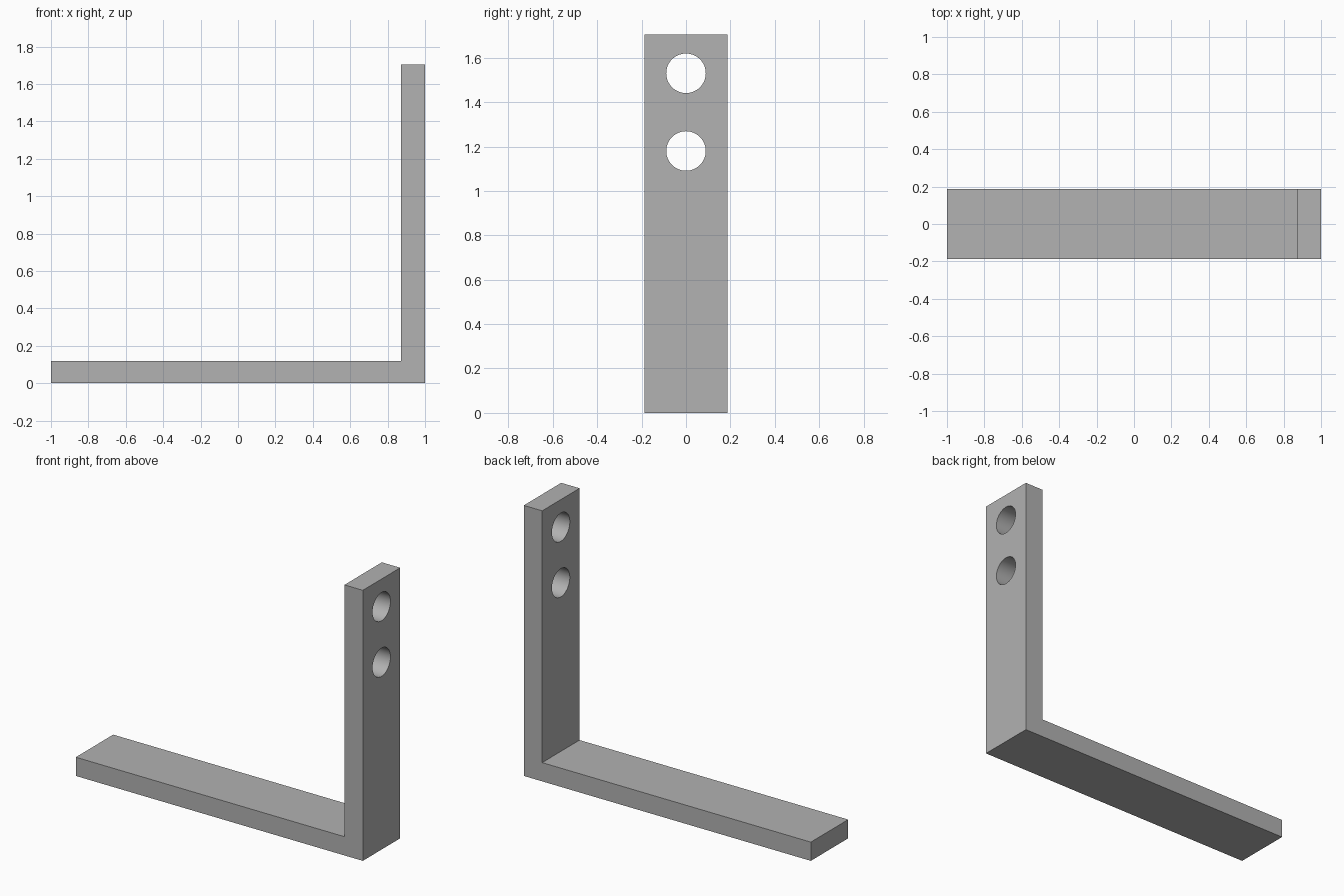
import bpy
import bmesh
from math import radians

if "Cube" in bpy.data.objects:
    bpy.data.objects.remove(bpy.data.objects["Cube"], do_unlink=True)

WIDTH = 0.372
HEIGHT = 1.704
BASE_THICK = 0.118
POST_INNER = 0.872
HOLE_RADIUS = 0.089

grey = bpy.data.materials.new("plain grey")
grey.use_nodes = True
colour = (0.445, 0.445, 0.445, 1)
grey.diffuse_color = colour
grey.node_tree.nodes["Principled BSDF"].inputs["Base Color"].default_value = colour

# L-shaped side profile, extruded across the width
profile = [(-1, 0), (1, 0), (1, HEIGHT), (POST_INNER, HEIGHT),
           (POST_INNER, BASE_THICK), (-1, BASE_THICK)]
bm = bmesh.new()
face = bm.faces.new([bm.verts.new((x, -WIDTH / 2, z)) for x, z in profile])
extruded = bmesh.ops.extrude_face_region(bm, geom=[face])["geom"]
bmesh.ops.translate(bm, vec=(0, WIDTH, 0),
                    verts=[v for v in extruded if isinstance(v, bmesh.types.BMVert)])
bmesh.ops.recalc_face_normals(bm, faces=bm.faces)
mesh = bpy.data.meshes.new("angle_bracket")
bm.to_mesh(mesh)
bm.free()
mesh.materials.append(grey)
bracket = bpy.data.objects.new("angle_bracket", mesh)
bpy.context.collection.objects.link(bracket)

# Two round holes through the upright
for name, z in (("upper_hole", 1.53), ("lower_hole", 1.18)):
    bpy.ops.mesh.primitive_cylinder_add(
        vertices=64, radius=HOLE_RADIUS, depth=0.5,
        location=((1 + POST_INNER) / 2, 0, z), rotation=(0, radians(90), 0))
    cutter = bpy.context.object
    cutter.name = name + "_cutter"
    cutter.hide_render = True
    cutter.data.materials.append(grey)
    cut = bracket.modifiers.new(name, "BOOLEAN")
    cut.operation = "DIFFERENCE"
    cut.solver = "EXACT"
    cut.object = cutter
    bpy.context.view_layer.objects.active = bracket
    bpy.ops.object.modifier_apply(modifier=name)
    bpy.data.objects.remove(cutter, do_unlink=True)

# Smooth hole walls, sharp corners
bpy.ops.object.select_all(action="DESELECT")
bracket.select_set(True)
bpy.context.view_layer.objects.active = bracket
bpy.ops.object.shade_smooth_by_angle(angle=radians(30))
